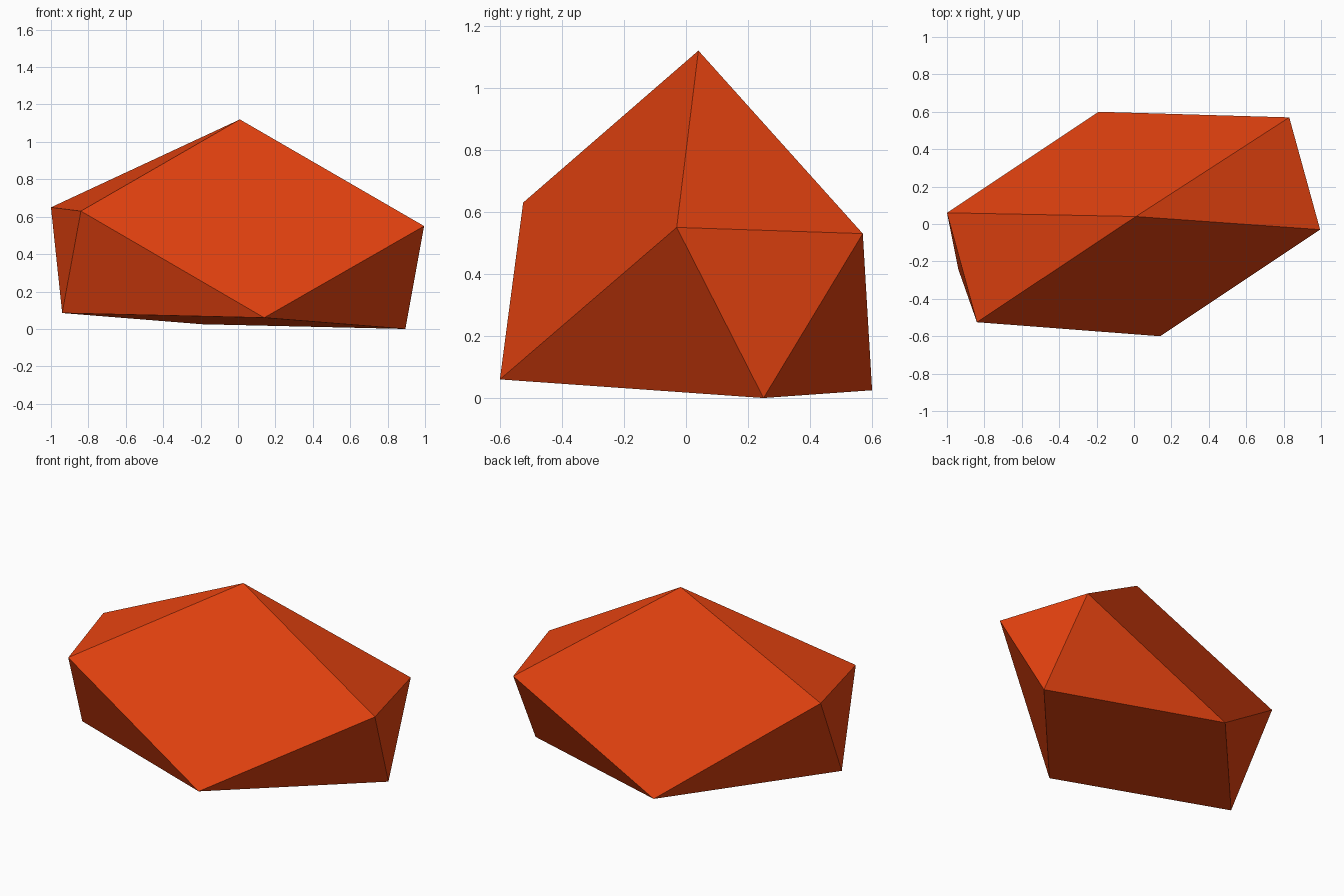
import bpy
import bmesh

if "Cube" in bpy.data.objects:
    bpy.data.objects.remove(bpy.data.objects["Cube"])

# Three-sided die: a twisted belt triangle between two end triangles
BELT = [(0.01, 0.04, 1.12), (0.14, -0.60, 0.06), (-0.19, 0.60, 0.025)]
LEFT_END = [(-0.84, -0.525, 0.63), (-0.94, -0.24, 0.085), (-1.0, 0.06, 0.65)]
RIGHT_END = [(0.995, -0.03, 0.55), (0.895, 0.25, 0.0), (0.83, 0.57, 0.53)]

bm = bmesh.new()
belt, left, right = [[bm.verts.new(p) for p in ring]
                     for ring in (BELT, LEFT_END, RIGHT_END)]

# Long four-sided faces and the corner triangles beside them
for i in range(3):
    bm.faces.new((belt[i], left[i], belt[(i + 1) % 3], right[i]))
    bm.faces.new((belt[i], left[i - 1], left[i]))
    bm.faces.new((belt[i], right[i], right[i - 1]))

# End caps
bm.faces.new(left)
bm.faces.new(right)
bmesh.ops.recalc_face_normals(bm, faces=bm.faces)

mesh = bpy.data.meshes.new("die_body")
bm.to_mesh(mesh)
bm.free()
die = bpy.data.objects.new("die_body", mesh)
bpy.context.collection.objects.link(die)

# Orange plastic
mat = bpy.data.materials.new("orange_plastic")
mat.diffuse_color = (0.80, 0.056, 0.005, 1.0)
mat.use_nodes = True
mat.node_tree.nodes["Principled BSDF"].inputs["Base Color"].default_value = mat.diffuse_color
mesh.materials.append(mat)
